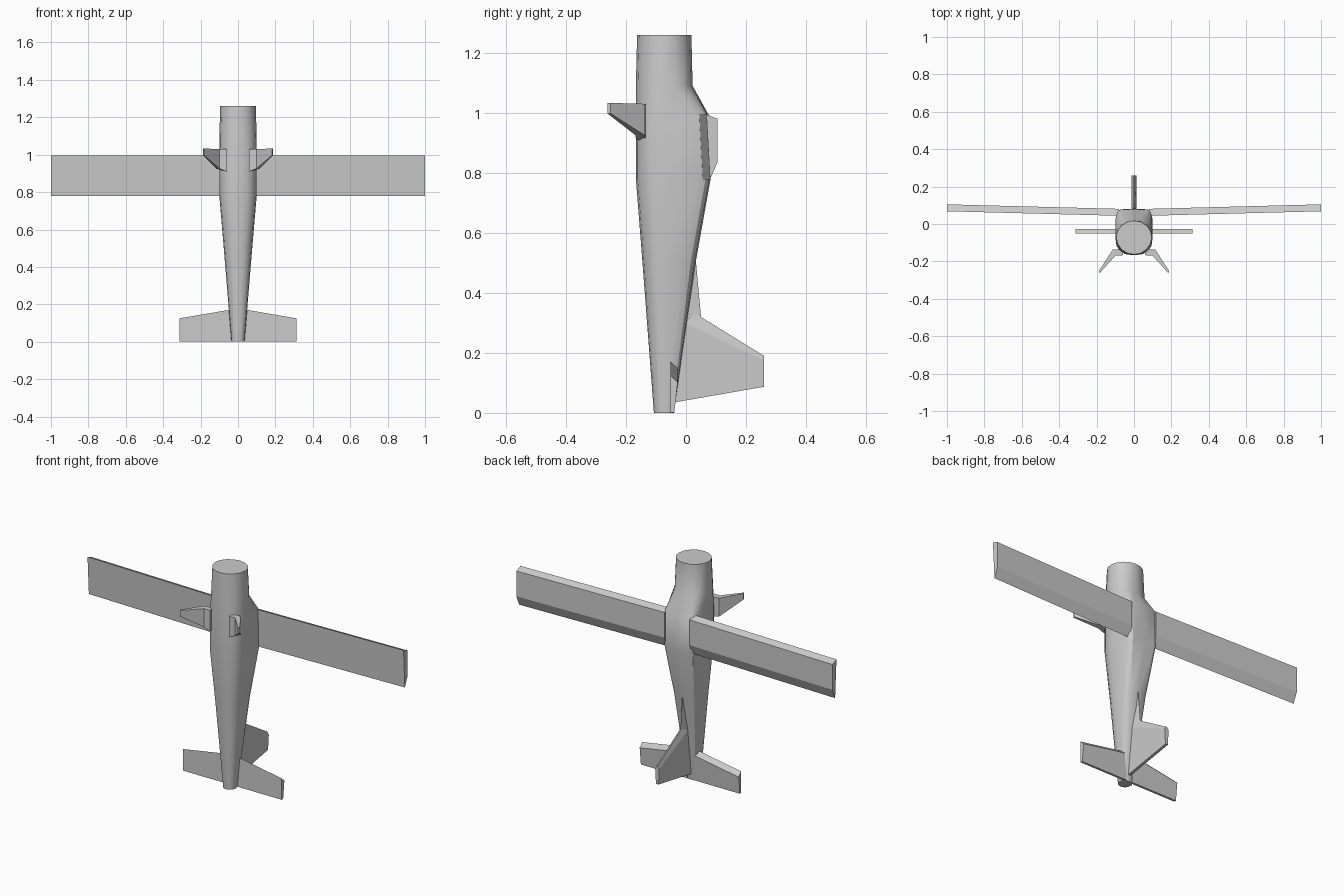
import bpy, bmesh
from math import cos, sin, tau, copysign, radians

if "Cube" in bpy.data.objects:
    bpy.data.objects.remove(bpy.data.objects["Cube"])


def loft(name, rings, mirror=False, smooth=False):
    """Skin a list of equal-length point rings and cap both ends."""
    bm = bmesh.new()
    vr = [[bm.verts.new(p) for p in r] for r in rings]
    n = len(rings[0])
    for a, b in zip(vr, vr[1:]):
        for i in range(n):
            j = (i + 1) % n
            bm.faces.new((a[i], a[j], b[j], b[i]))
    bm.faces.new(vr[0])
    bm.faces.new(vr[-1])
    bmesh.ops.recalc_face_normals(bm, faces=bm.faces)
    me = bpy.data.meshes.new(name)
    bm.to_mesh(me)
    bm.free()
    ob = bpy.data.objects.new(name, me)
    bpy.context.collection.objects.link(ob)
    if mirror:
        ob.modifiers.new("mirror", 'MIRROR')
    if smooth:
        bpy.ops.object.select_all(action='DESELECT')
        ob.select_set(True)
        bpy.context.view_layer.objects.active = ob
        bpy.ops.object.shade_smooth_by_angle(angle=radians(30))
    return ob


def body_ring(z, hw, y0, y1, top, bottom, sides=16):
    """Superellipse section with its own roundness above and below."""
    mid = -0.07
    pts = []
    for k in range(sides):
        c, s = cos(tau * k / sides), sin(tau * k / sides)
        e = 2 / (top if s > 0 else bottom)
        h = (y1 - mid) if s > 0 else (mid - y0)
        pts.append((hw * copysign(abs(c) ** e, c),
                    mid + h * copysign(abs(s) ** e, s), z))
    return pts


# Fuselage: round nose, boxy cabin top, tapering tail
loft("fuselage", [body_ring(*r) for r in (
    (0.00, 0.035, -0.107, -0.040, 2.6, 2.2),
    (0.50, 0.076, -0.145, 0.032, 4.0, 2.3),
    (0.78, 0.100, -0.167, 0.082, 6.0, 2.5),
    (0.985, 0.100, -0.167, 0.080, 6.0, 2.5),
    (1.09, 0.100, -0.167, 0.022, 2.2, 2.2),
    (1.26, 0.095, -0.163, 0.018, 2.0, 2.0))], smooth=True)

# Wings with slight dihedral
wing_profile = [(0.068, 0.995), (0.105, 0.98), (0.105, 0.835), (0.08, 0.778)]
loft("wings", [[(x, y + dy, z) for y, z in wing_profile]
               for x, dy in ((0.08, -0.024), (1.0, 0))], mirror=True)


# Tailplane
def tailplane_ring(x, lead):
    return [(x, -0.052, lead), (x, -0.028, lead - 0.023),
            (x, -0.039, 0.002), (x, -0.052, 0.002)]


loft("tailplane", [tailplane_ring(0.02, 0.175), tailplane_ring(0.313, 0.125)],
     mirror=True)


# Upright fin
def fin_ring(y, lead, shoulder, trail):
    return [(0.003, y, lead), (0.013, y, shoulder), (0.008, y, trail),
            (-0.008, y, trail), (-0.013, y, shoulder), (-0.003, y, lead)]


loft("fin", [fin_ring(-0.045, 0.378, 0.32, 0.034),
             fin_ring(0.26, 0.19, 0.175, 0.087)])

# Dorsal fillet ahead of the fin
loft("dorsal_fillet", [
    [(0.002, -0.01, 0.505), (0, 0.033, 0.505), (-0.002, -0.01, 0.505)],
    [(0.018, -0.02, 0.32), (0, 0.05, 0.32), (-0.018, -0.02, 0.32)],
    [(0.018, -0.03, 0.24), (0, 0.044, 0.28), (-0.018, -0.03, 0.24)]])


# Landing gear legs: thick root bending out to a thin tip
def leg_ring(inner, outer, low, high):
    return [(*inner, low), (*outer, low), (*outer, high), (*inner, high)]


loft("landing_gear_legs", [
    leg_ring((0.06, -0.133), (0.06, -0.167), 0.91, 1.03),
    leg_ring((0.114, -0.137), (0.098, -0.168), 0.925, 1.03),
    leg_ring((0.188, -0.252), (0.183, -0.262), 0.998, 1.033)], mirror=True)
